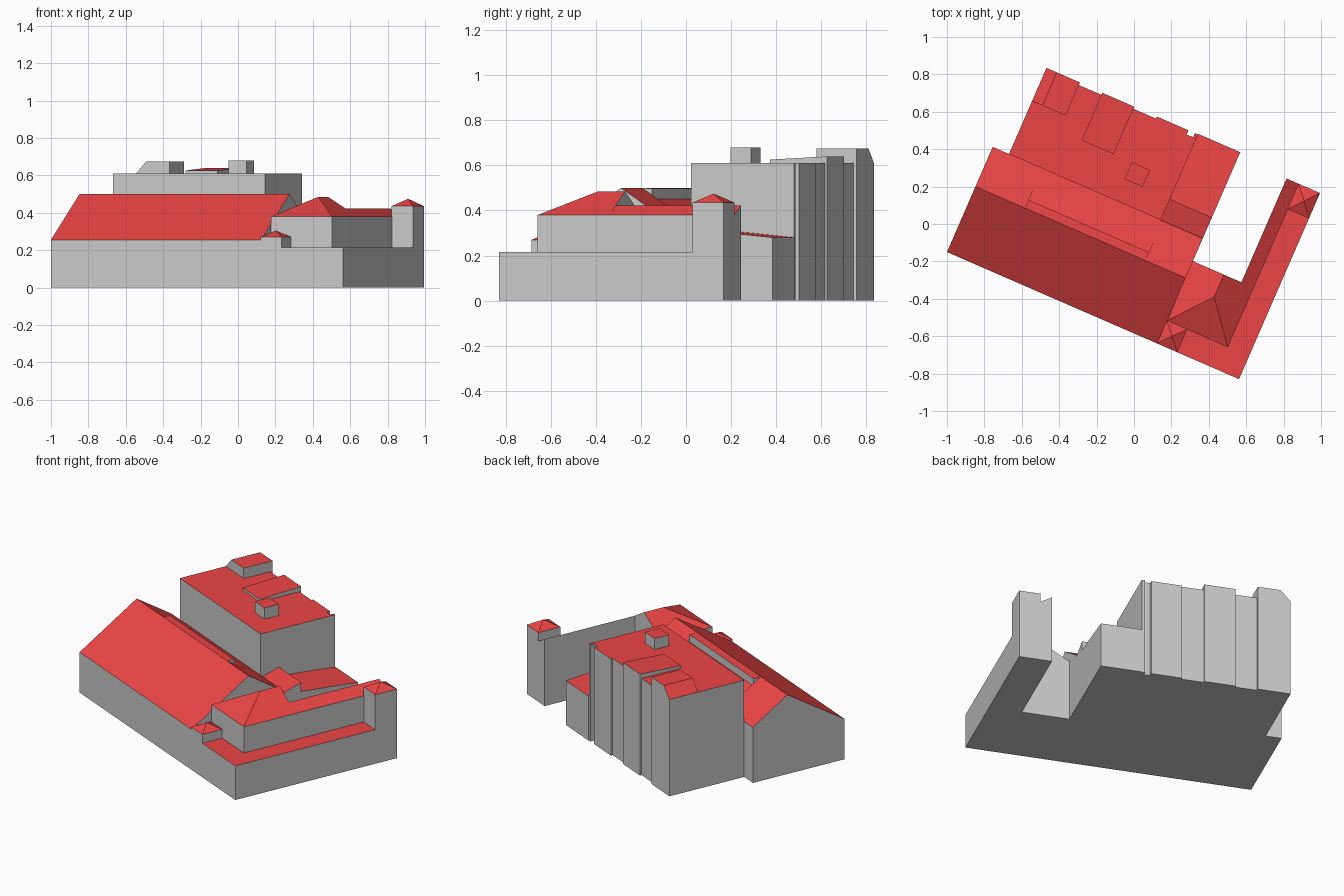
import bpy, bmesh
from mathutils import Matrix, Vector

if "Cube" in bpy.data.objects:
    bpy.data.objects.remove(bpy.data.objects["Cube"])

# Building axes: a runs along the long front wall, b runs to the back
U = Vector((0.917, -0.399, 0))
V = Vector((0.399, 0.917, 0))
ORIGIN = Vector((-1.0, -0.15, 0))

roof_mat = bpy.data.materials.new("roof_red")
roof_mat.diffuse_color = (0.85, 0.06, 0.06, 1)
roof_mat.use_nodes = True
roof_mat.node_tree.nodes["Principled BSDF"].inputs["Base Color"].default_value = roof_mat.diffuse_color


def finish(name, bm):
    """Place in world space; walls stay grey, upward faces become roof."""
    bmesh.ops.recalc_face_normals(bm, faces=bm.faces)
    for v in bm.verts:
        v.co = ORIGIN + U * v.co.x + V * v.co.y + Vector((0, 0, v.co.z))
    bm.normal_update()
    for f in bm.faces:
        f.material_index = 1 if f.normal.z > 0.1 else 0
    mesh = bpy.data.meshes.new(name)
    mesh.materials.append(None)
    mesh.materials.append(roof_mat)
    bm.to_mesh(mesh)
    bm.free()
    ob = bpy.data.objects.new(name, mesh)
    bpy.context.collection.objects.link(ob)
    return ob


def prism(name, profile, lo, hi, axis):
    """Extrude a profile along axis: a -> (b,z), b -> (a,z), z -> (a,b)."""
    order = {"a": lambda p, t: (t, p[0], p[1]),
             "b": lambda p, t: (p[0], t, p[1]),
             "z": lambda p, t: (p[0], p[1], t)}[axis]
    bm = bmesh.new()
    ends = [[bm.verts.new(order(p, t)) for p in profile] for t in (lo, hi)]
    n = len(profile)
    for ring in ends:
        bm.faces.new(ring)
    for i in range(n):
        j = (i + 1) % n
        bm.faces.new((ends[0][i], ends[0][j], ends[1][j], ends[1][i]))
    return finish(name, bm)


def box(name, a0, a1, b0, b1, z0, z1):
    return prism(name, [(a0, b0), (a1, b0), (a1, b1), (a0, b1)], z0, z1, "z")


def hipped(name, a0, a1, b0, b1, z0, eave, tops):
    """Box with a roof rising to one apex or a ridge."""
    bm = bmesh.new()
    pts = [(a, b, z) for a in (a0, a1) for b in (b0, b1) for z in (z0, eave)]
    for p in pts + tops:
        bm.verts.new(p)
    bmesh.ops.convex_hull(bm, input=bm.verts)
    bmesh.ops.dissolve_limit(bm, angle_limit=0.01, verts=bm.verts, edges=bm.edges)
    return finish(name, bm)


# Gabled hall: front half, then back half with a recessed clerestory strip
HALL = 1.225
RIDGE, BACK = 0.382, 0.613
prism("hall_front", [(0, 0), (RIDGE, 0), (RIDGE, 0.5), (0, 0.255)], 0, HALL, "a")
plain = [(RIDGE, 0), (BACK, 0), (BACK, 0.35), (RIDGE, 0.5)]
clerestory = [(RIDGE, 0), (BACK, 0), (BACK, 0.35), (0.52, 0.41),
              (0.43, 0.45), (0.43, 0.497), (RIDGE, 0.5)]
prism("hall_back_left", plain, 0, 0.29, "a")
prism("hall_back_clerestory", clerestory, 0.29, 0.99, "a")
prism("hall_back_right", plain, 0.99, HALL, "a")

# Tall rear block with shallow recesses along its back wall
prism("rear_block", [(0.095, BACK), (0.98, BACK), (0.98, 1.112), (0.962, 1.112),
                     (0.962, 1.088), (0.924, 1.088), (0.924, 1.112), (0.74, 1.112),
                     (0.74, 1.10), (0.608, 1.10), (0.608, 1.112), (0.422, 1.112),
                     (0.422, 1.10), (0.29, 1.10), (0.29, 1.115), (0.095, 1.115)],
      0, 0.61, "z")

# Structures on the block roof
prism("roof_penthouse", [(0.095, 0.61), (0.29, 0.61), (0.29, 0.675), (0.155, 0.675)],
      0.922, 1.115, "b")
prism("roof_skylight", [(0.835, 0.61), (1.112, 0.61), (1.112, 0.64), (0.835, 0.626)],
      0.422, 0.608, "a")
box("roof_chimney", 0.715, 0.82, 0.737, 0.835, 0.61, 0.68)

# Low annex beside the block, stepped down in three sloping bays
for i, (b0, b1, z0, z1) in enumerate([(BACK, 0.735, 0.335, 0.372),
                                      (0.735, 0.93, 0.315, 0.298),
                                      (0.93, 1.115, 0.298, 0.28)]):
    prism(f"annex_bay_{i + 1}", [(b0, 0), (b1, 0), (b1, z1), (b0, z0)], 0.98, HALL, "a")

# Side wing: L-shaped ground floor, hipped upper floor and narrow lean-to arm
EAST, END = 1.703, 1.085
prism("wing_base", [(HALL, 0), (EAST, 0), (EAST, END), (1.508, END),
                    (1.508, 0.48), (HALL, 0.48)], 0, 0.215, "z")
hipped("wing_upper", HALL, 1.58, 0.133, 0.48, 0.215, 0.38,
       [(1.406, 0.35, 0.485), (1.406, 0.48, 0.485)])
prism("wing_arm", [(1.508, 0.215), (1.58, 0.215), (1.58, 0.38), (1.508, 0.422)],
      0.48, END, "b")

# Small pyramid-roofed turrets at both ends of the wing
hipped("end_tower", 1.578, EAST, 0.937, END, 0, 0.435, [(1.642, 1.012, 0.475)])
hipped("front_turret", 1.222, 1.343, 0, 0.134, 0, 0.27, [(1.283, 0.067, 0.305)])
